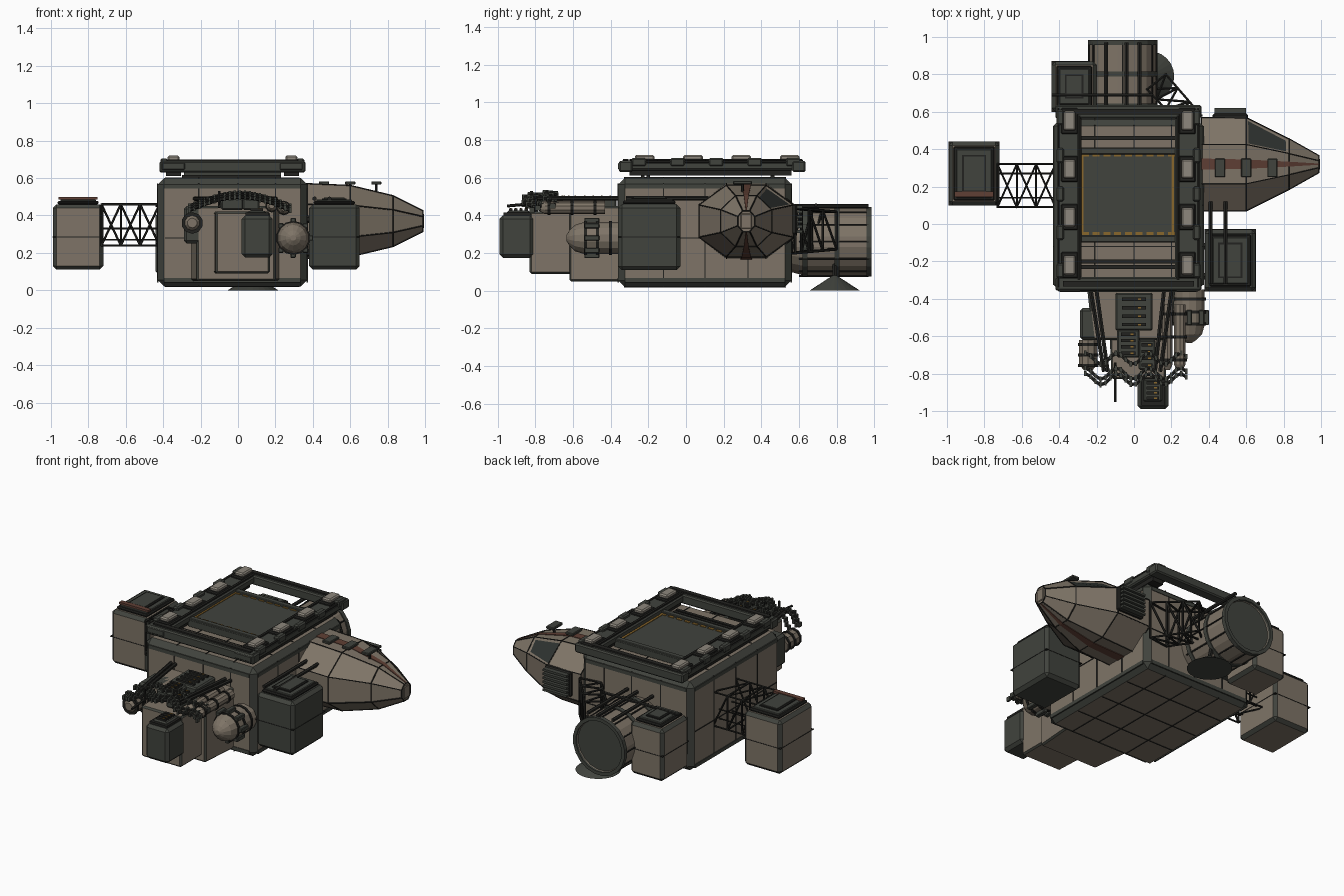
import bpy, bmesh, math
from mathutils import Matrix, Vector

default = bpy.data.objects.get("Cube")
if default:
    bpy.data.objects.remove(default, do_unlink=True)


def material(name, red, green, blue):
    mat = bpy.data.materials.new(name)
    mat.use_nodes = True
    colour = (red, green, blue, 1)
    mat.diffuse_color = colour
    mat.node_tree.nodes["Principled BSDF"].inputs["Base Color"].default_value = colour
    return mat


TAN = material("warm_grey_plating", .21, .175, .135)
DARK = material("dark_green_grey", .052, .056, .047)
BLACK = material("black_trim", .016, .016, .014)
PALE = material("pale_block", .27, .245, .205)
YELLOW = material("ochre_marking", .25, .135, .025)
RUST = material("rust_stripe", .115, .05, .035)
GLASS = material("dark_glass", .028, .033, .03)


def finish(name, bm, *mats):
    bmesh.ops.recalc_face_normals(bm, faces=bm.faces)
    mesh = bpy.data.meshes.new(name)
    bm.to_mesh(mesh)
    bm.free()
    for mat in mats:
        mesh.materials.append(mat)
    obj = bpy.data.objects.new(name, mesh)
    bpy.context.scene.collection.objects.link(obj)
    return obj


def box(name, xs, ys, zs, mat, bevel=0, edge=None):
    """Box between limits, with optional chamfers in an edge colour."""
    bm = bmesh.new()
    bmesh.ops.create_cube(bm, size=1)
    for v in bm.verts:
        v.co = [sum(lim) / 2 + c * (lim[1] - lim[0]) for lim, c in zip((xs, ys, zs), v.co)]
    obj = finish(name, bm, mat, edge or mat)
    if bevel:
        mod = obj.modifiers.new("chamfer", "BEVEL")
        mod.width, mod.segments, mod.material = bevel, 1, 1
    return obj


def around(centre, half):
    return (centre - half, centre + half)


def loft(name, rings, mat, *more, caps=True):
    bm = bmesh.new()
    loops = [[bm.verts.new(p) for p in ring] for ring in rings]
    for a, b in zip(loops, loops[1:]):
        for i in range(len(a)):
            j = (i + 1) % len(a)
            bm.faces.new((a[i], a[j], b[j], b[i]))
    if caps:
        bm.faces.new(loops[0])
        bm.faces.new(loops[-1])
    bmesh.ops.recalc_face_normals(bm, faces=bm.faces)
    return bm if more else finish(name, bm, mat)


def lathe(name, x, z, profile, mat, sides=16):
    """Turned part along y from (y, radius) pairs."""
    turns = [math.tau * (i + .5) / sides for i in range(sides)]
    return loft(name, [[(x + r * math.cos(t), y, z + r * math.sin(t)) for t in turns]
                       for y, r in profile], mat)


def rods(name, pairs, radius, mat, sides=6):
    bm = bmesh.new()
    for a, b in pairs:
        a, b = Vector(a), Vector(b)
        turn = (b - a).to_track_quat("Z", "Y").to_matrix().to_4x4()
        bmesh.ops.create_cone(bm, cap_ends=True, segments=sides, radius1=radius, radius2=radius,
                              depth=(b - a).length, matrix=Matrix.Translation((a + b) / 2) @ turn)
    return finish(name, bm, mat)


def truss(name, start, end, bays, radius):
    """Four chords with frames and diagonals between two quads."""
    start, end = [[Vector(p) for p in quad] for quad in (start, end)]
    frames = [[a.lerp(b, k / bays) for a, b in zip(start, end)] for k in range(bays + 1)]
    pairs = list(zip(start, end))
    for k, frame in enumerate(frames):
        for i in range(4):
            pairs.append((frame[i], frame[i - 1]))
            if k < bays:
                pairs.append((frame[i], frames[k + 1][i - 1]))
    return rods(name, pairs, radius, BLACK)


def quad(ys, zs, x):
    return [(x, ys[0], zs[0]), (x, ys[1], zs[0]), (x, ys[1], zs[1]), (x, ys[0], zs[1])]


def pod(name, xs, ys, zs, mat):
    """Cargo pod with dark edges, a seam band and a stepped lid."""
    box(name, xs, ys, zs, mat, .02, DARK)
    mid = sum(zs) / 2
    grow = lambda lim, d: (lim[0] - d, lim[1] + d)
    box(name + "_seam", grow(xs, .002), grow(ys, .002), around(mid, .002), BLACK)
    top = zs[1]
    box(name + "_lid", grow(xs, -.025), grow(ys, -.025), (top, top + .018), BLACK, .006)
    box(name + "_lid_plate", grow(xs, -.04), grow(ys, -.04), (top, top + .026), DARK, .004)
    box(name + "_hatch", grow(xs, -.07), grow(ys, -.07), (top, top + .032), BLACK)
    box(name + "_hatch_plate", grow(xs, -.08), grow(ys, -.08), (top, top + .037), DARK)


# Main hull with chamfered dark edges and panel seams
HX, HY, HZ = (-.43, .37), (-.36, .56), (.02, .6)
box("main_hull", HX, HY, HZ, TAN, .035, DARK)
for side in (0, 1):
    sign = side * 2 - 1
    for x in (-.21, 0, .2):
        box("hull_end_seam", around(x, .003), around(HY[side], .003), (.05, .57), BLACK)
        box("hull_flat_seam", around(x, .003), (-.33, .53), around(HZ[side], .003), BLACK)
    for y in (-.12, .1, .33):
        box("hull_side_seam", around(HX[side], .003), around(y, .003), (.05, .57), BLACK)
        box("hull_cross_seam", (-.39, .33), around(y, .003), around(HZ[side], .003), BLACK)
    box("hull_waist_seam", (-.39, .33), around(HY[side], .003), around(.28, .003), BLACK)
    box("hull_side_waist", around(HX[side], .003), (-.32, .52), around(.28, .003), BLACK)
    for lift in (.055, .555):
        box("hull_band", (-.395, .335), around(HY[side], .004), around(lift, .012), DARK)
        box("hull_side_band", around(HX[side], .004), (-.325, .525), around(lift, .012), DARK)

# Raised roof frame with landing pad
for y, name in ((-.32, "front"), (.6, "back")):
    box("roof_rail_" + name, (-.42, .36), around(y, .036), (.63, .69), DARK, .008)
    box("roof_rail_cap_" + name, (-.38, .32), around(y, .015), (.69, .7), BLACK)
for x, sign in ((-.345, -1), (.285, 1)):
    box("roof_side_rail", around(x, .065), (-.36, .63), (.64, .685), DARK, .008)
    box("roof_rail_foot", around(x, .04), (-.3, .56), (.612, .645), BLACK)
    rods("roof_pipe", [((x - sign * .05, -.3, .69), (x - sign * .05, .58, .69))], .009, BLACK)
    rods("roof_outer_pipe", [((x + sign * .058, -.34, .685), (x + sign * .058, .62, .685))], .008, BLACK)
    for i in range(4):
        y = -.22 + i * .257
        box("roof_block_base", around(x, .045), around(y, .07), (.68, .7), BLACK, .006)
        box("roof_block", around(x, .032), around(y, .052), (.69, .72), PALE, .008)
    for i in range(5):
        box("roof_clamp", around(x + sign * .05, .02), around(-.25 + i * .205, .04), (.66, .705), DARK, .008)
box("landing_pad", (-.29, .23), (-.1, .41), (.615, .655), DARK)
for y in (-.08, .39):
    box("pad_rim", (-.29, .23), around(y, .018), (.65, .668), DARK, .004)
for i in range(9):
    t = -.26 + i * .0575
    for y in (-.052, .37):
        box("pad_dash", around(t, .019), around(y, .008), (.65, .659), YELLOW)
for x in (-.277, .208):
    box("pad_line", around(x, .007), (-.05, .37), (.65, .659), YELLOW)
for y in (-.2, -.23, .46):
    box("deck_pipe", (-.3, .23), around(y, .01), (.6, .616), BLACK)

# Faceted nose with edge seams, stripes and side windows
NY, NZ = .32, .37
SECTIONS = [(.36, .25, .2), (.6, .25, .19), (.83, .135, .135), (.99, .045, .055)]
OCTAGON = [(1, .45), (.42, 1), (-.42, 1), (-1, .45), (-1, -.45), (-.42, -1), (.42, -1), (1, -.45)]
rings = [[(x, NY + u * hy, NZ + v * hz) for u, v in OCTAGON] for x, hy, hz in SECTIONS]
nose = loft("nose", rings, TAN, GLASS)
panes = [f for f in nose.faces if .6 < f.calc_center_median().x < .8
         and f.normal.y > .3 and f.normal.z > .25]
nose.faces.ensure_lookup_table()
bmesh.ops.inset_individual(nose, faces=panes, thickness=.022, depth=-.006)
for f in panes:
    f.material_index = 1
finish("nose", nose, TAN, GLASS)
ribs = [(a[i], b[i]) for a, b in zip(rings, rings[1:]) for i in range(8)]
ribs += [(ring[i], ring[i - 1]) for ring in rings for i in range(8)]
rods("nose_seams", ribs, .0035, BLACK)
box("nose_tip_cap", (.985, .995), around(NY, .03), around(NZ, .04), TAN, .004)
for sign in (1, -1):
    strip = [[(x, NY + s * w, NZ + sign * (hz + lift)) for s, lift in
              ((-1, -.003), (1, -.003), (1, .004), (-1, .004))]
             for (x, hy, hz), w in zip(SECTIONS, (.03, .025, .013, .003))]
    loft("nose_stripe", strip, RUST)
for x in (.46, .6, .74):
    box("nose_top_sensor", around(x, .027), around(.3, .05), (.565, .583), DARK, .004)
    rods("sensor_post", [((x, .3, .5), (x, .3, .57))], .008, BLACK)
box("nose_vent", (.42, .61), (.55, .59), (.3, .46), BLACK, .008)
for i in range(6):
    box("vent_slat", (.43, .6), (.58, .62), around(.315 + i * .026, .007), DARK)

# Outer pods and their supports
pod("left_pod", (.38, .65), (-.36, -.03), (.11, .46), DARK)
pod("right_pod", (-.99, -.72), (.1, .44), (.11, .46), TAN)
pod("rear_pod", (-.44, -.2), (.6, .87), (.08, .42), TAN)
box("right_pod_stripe", (-.96, -.75), around(.16, .015), (.485, .499), RUST)
box("rear_pod_mount", (-.4, -.1), (.54, .62), (.14, .38), DARK)
truss("right_pod_truss", quad((.09, .32), (.24, .46), -.73), quad((.09, .32), (.24, .46), -.42), 3, .006)
rods("right_pod_spars", [((-.73, y, z), (-.42, y, z)) for y in (.14, .27) for z in (.27, .33)], .005, BLACK)
rods("left_pod_arms", [((x, -.32, .49), (x, .12, .49)) for x in (.41, .49)], .012, BLACK)
rods("left_pod_mount", [((.3, y, z), (.42, y, z)) for y in (-.28, -.12) for z in (.2, .38)], .02, BLACK)

# Rear drum with rims, pipes and the dish below it
DX, DZ = -.06, .26
lathe("rear_drum", DX, DZ, [(.55, .16), (.62, .18), (.97, .18), (.97, .165), (.96, .16)], TAN, 20)
for y in (.63, .8, .97):
    lathe("drum_rim", DX, DZ, [(y - .012, .17), (y - .012, .187), (y + .015, .187), (y + .015, .165),
                               (y - .005, .165)], DARK, 20)
for angle in range(0, 360, 30):
    c, s = math.cos(math.radians(angle)), math.sin(math.radians(angle))
    p = (DX + .181 * c, .6, DZ + .181 * s)
    rods("drum_rib", [(p, (p[0], .97, p[2]))], .005, BLACK)
rods("drum_top_pipes", [((x, .56, .45), (x, .97, .45)) for x in (-.15, -.04, .03)], .012, BLACK)
rods("drum_cross_pipe", [((-.44, .69, .455), (.1, .69, .455))], .01, BLACK)
dish = bmesh.new()
bmesh.ops.create_cone(dish, cap_ends=True, segments=24, radius1=.135, radius2=.012, depth=.08,
                      matrix=Matrix.Translation((.08, .79, .04)))
finish("lower_dish", dish, DARK)
rods("dish_post", [((.08, .79, .07), (.05, .79, .2))], .014, BLACK)
truss("rear_truss", [(.22, .56, .2), (.36, .58, .2), (.36, .58, .44), (.22, .56, .44)],
      [(.07, .72, .22), (.17, .8, .22), (.17, .8, .42), (.07, .72, .42)], 3, .007)

# Front machinery block in two steps with a dark box on its end
def prism(name, outline, low, high):
    obj = loft(name, [[(x, y, z) for x, y in outline] for z in (low, high)], TAN)
    obj.data.materials.append(DARK)
    mod = obj.modifiers.new("chamfer", "BEVEL")
    mod.width, mod.segments, mod.material = .01, 1, 1


prism("front_block", [(-.25, -.35), (.22, -.35), (.2, -.62), (-.22, -.62)], .05, .45)
prism("front_step", [(-.13, -.6), (.17, -.6), (.17, -.83), (-.12, -.83)], .09, .42)
box("front_end_box", (.02, .185), (-.99, -.81), (.175, .4), DARK, .018)
box("front_end_lid", (.04, .165), (-.97, -.82), (.4, .415), BLACK)
box("front_side_box", (-.29, -.14), (-.62, -.45), (.25, .45), DARK, .015)
for x, y, wide, deep in ((0, -.47, .1, .1), (-.03, -.64, .06, .075), (.07, -.7, .045, .08), (.1, -.89, .05, .06)):
    high = .425 if y < -.8 else .49
    box("top_panel", around(x, wide), around(y, deep), (high - .06, high), DARK, .008)
    for i in range(4):
        row = y + (i - 1.5) * deep * .45
        box("panel_slot", around(x, wide * .65), around(row, .009), (high, high + .012), BLACK)
        box("panel_mark", around(x + wide * .3, .008), around(row, .004), (high, high + .015), YELLOW)

# Tanks and bottles on the front
lathe("round_tank", .295, .28, [(-.35, .085), (-.54, .085), (-.59, .07), (-.62, .04), (-.635, .015)], TAN, 14)
for y in (-.4, -.47, -.535):
    lathe("tank_band", .295, .28, [(y - .008, .091), (y + .008, .091)], BLACK, 14)
for i in range(8):
    c, s = math.cos(i * math.pi / 4), math.sin(i * math.pi / 4)
    box("tank_lug", around(.295 + .093 * c, .014), around(-.5, .04), around(.28 + .093 * s, .014), DARK, .004)
for x, z, r, y in ((-.245, .36, .052, -.62), (.245, .44, .033, -.43), (.18, .45, .028, -.43)):
    end = -.78
    lathe("bottle", x, z, [(y, r), (end + .03, r), (end, r * .5)], TAN, 10)
    for k in (.15, .5, .85):
        ring = y + (end - y) * k
        lathe("bottle_band", x, z, [(ring - .008, r + .006), (ring + .008, r + .006)], BLACK, 10)

# Ribbed hoses and a thin forward mast
for y, drop in ((-.8, 0), (-.83, .012), (-.72, -.01)):
    path = [(-.26 + t * .027, y + .03 * math.cos(t), .44 + .07 * math.sin(math.pi * t / 20) - drop)
            for t in range(21)]
    rods("hose", list(zip(path, path[1:])), .01, BLACK)
    for x, py, z in path:
        box("hose_rib", around(x, .006), around(py, .014), around(z, .014), DARK)
rods("side_pipes", [((x, -.36, .49), (x * .7, -.79, .49)) for x in (-.2, -.23, .16, .2)], .012, BLACK)
rods("mast", [((-.1, -.95, .45), (-.1, -.74, .47)), ((-.1, -.82, .44), (-.1, -.82, .53))], .008, BLACK)
